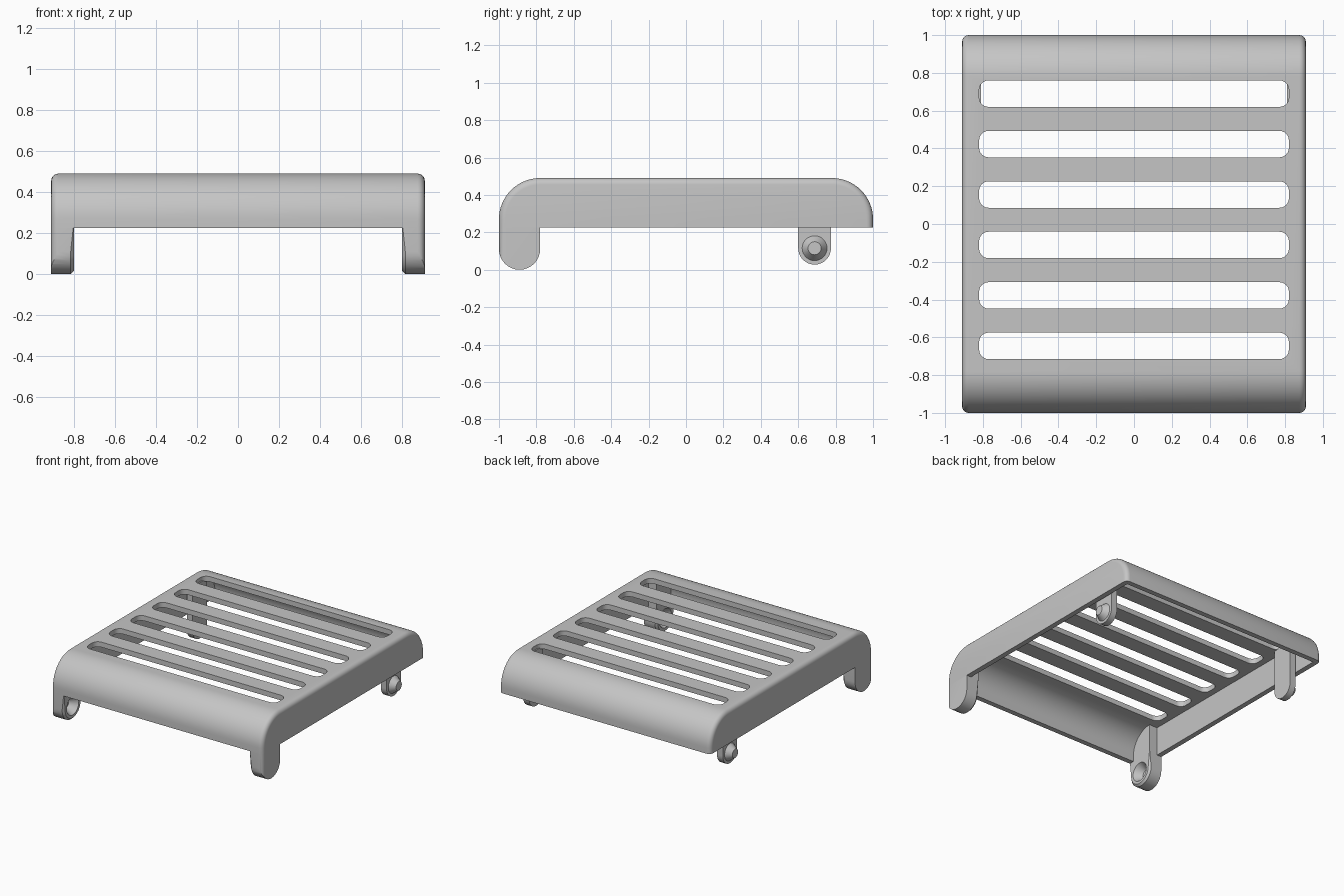
import bpy, bmesh
from math import pi, cos, sin
from mathutils import Matrix

cube = bpy.data.objects.get("Cube")
if cube:
    bpy.data.objects.remove(cube)

grey = bpy.data.materials.new("plain grey")
grey.use_nodes = True
grey.diffuse_color = (0.56, 0.56, 0.56, 1)
grey.node_tree.nodes["Principled BSDF"].inputs["Base Color"].default_value = grey.diffuse_color

HALF_W, TOP, RIM, R, WALL = 0.91, 0.49, 0.225, 0.22, 0.04
ROUND = 0.035
FLAT = 1 - R            # where the end curves begin
SPRING = TOP - R        # height of the curve centres


def arc(cx, cy, r, a0, a1, n=16):
    """Points on an arc, angles in half turns."""
    return [(cx + r * cos(pi * (a0 + (a1 - a0) * i / n)),
             cy + r * sin(pi * (a0 + (a1 - a0) * i / n))) for i in range(n + 1)]


def to_object(name, bm):
    bmesh.ops.recalc_face_normals(bm, faces=bm.faces)
    me = bpy.data.meshes.new(name)
    bm.to_mesh(me)
    bm.free()
    me.materials.append(grey)
    ob = bpy.data.objects.new(name, me)
    bpy.context.collection.objects.link(ob)
    return ob


def add_prism(bm, pts, a, b, axis):
    """Extrude a closed outline from a to b along x (y,z points) or z (x,y points)."""
    place = (lambda p, d: (d, p[0], p[1])) if axis == "x" else (lambda p, d: (p[0], p[1], d))
    face = bm.faces.new([bm.verts.new(place(p, a)) for p in pts])
    ext = bmesh.ops.extrude_face_region(bm, geom=[face])
    move = (b - a, 0, 0) if axis == "x" else (0, 0, b - a)
    bmesh.ops.translate(bm, vec=move,
                        verts=[g for g in ext["geom"] if isinstance(g, bmesh.types.BMVert)])


def prism(name, pts, a, b, axis="x", bevel=0, rule=None, segments=5):
    bm = bmesh.new()
    add_prism(bm, pts, a, b, axis)
    if bevel:
        edges = [e for e in bm.edges if rule(*[v.co for v in e.verts])]
        bmesh.ops.bevel(bm, geom=edges, offset=bevel, segments=segments,
                        profile=0.5, affect="EDGES")
    return to_object(name, bm)


def cone(name, x0, x1, y, z, r0, r1):
    """Cone frustum along x, from radius r0 at x0 to r1 at x1."""
    bm = bmesh.new()
    bmesh.ops.create_cone(bm, cap_ends=True, segments=32, radius1=r0, radius2=r1, depth=abs(x1 - x0))
    turn = Matrix.Rotation(pi / 2 if x1 > x0 else -pi / 2, 4, "Y")
    bm.transform(Matrix.Translation(((x0 + x1) / 2, y, z)) @ turn)
    return to_object(name, bm)


def boolean(ob, tool, operation):
    mod = ob.modifiers.new("cut", "BOOLEAN")
    mod.operation, mod.object, mod.solver = operation, tool, "EXACT"
    bpy.context.view_layer.objects.active = ob
    bpy.ops.object.modifier_apply(modifier=mod.name)
    bpy.data.objects.remove(tool)


def rounded_rect(cx, cy, hx, hy, r):
    pts = []
    for k, (sx, sy) in enumerate([(1, 1), (-1, 1), (-1, -1), (1, -1)]):
        pts += arc(cx + sx * (hx - r), cy + sy * (hy - r), r, k / 2, k / 2 + 0.5, 6)
    return pts


def cover_outline(inset, base):
    r = R - inset
    return ([(1 - inset, base)] + arc(FLAT, SPRING, r, 0, 0.5)
            + arc(-FLAT, SPRING, r, 0.5, 1) + [(-1 + inset, base)])


# Cover: rounded tray turned upside down, hollowed and slotted
def side_outline(p, q):
    return abs(p.x - q.x) < 1e-5 and max(p.z, q.z) > RIM + 0.01


parts = [prism("cover", cover_outline(0, RIM), -HALF_W, HALF_W, "x", ROUND, side_outline)]
boolean(parts[0], prism("cavity", cover_outline(WALL, 0.1), WALL - HALF_W, HALF_W - WALL), "DIFFERENCE")
bm = bmesh.new()
for i in range(6):
    add_prism(bm, rounded_rect(0, 0.69 - 0.267 * i, 0.82, 0.07, 0.05), 0.4, 0.6, "z")
boolean(parts[0], to_object("slots", bm), "DIFFERENCE")

LEG_Y, LEG_R, LEG_IN = -0.89, 0.11, 0.80
TAB_Y, TAB_Z, TAB_R = 0.6875, 0.115, 0.0875
for side, s in (("left", 1), ("right", -1)):
    # Front leg with a round foot and a conical socket on its inner face
    outline = arc(LEG_Y, LEG_R, LEG_R, 1, 2) + [(LEG_Y + LEG_R, 0.25), (LEG_Y - LEG_R, 0.25)]

    def inner_foot(p, q):
        return (abs(p.x) < LEG_IN + 0.01 and abs(q.x) < LEG_IN + 0.01
                and max(p.z, q.z) < LEG_R + 0.001)

    leg = prism("front_leg_" + side, outline, s * LEG_IN, s * HALF_W, "x", 0.015, inner_foot, 1)
    boolean(leg, prism("column", rounded_rect(0, 0, HALF_W, 1, ROUND), -0.1, 0.6, "z"), "INTERSECT")
    boolean(leg, cone("socket", s * (LEG_IN - 0.01), s * (LEG_IN + 0.06), LEG_Y, LEG_R, 0.08, 0.035),
            "DIFFERENCE")
    # Block carrying the leg up into the cover
    block = arc(-FLAT, SPRING, R - 0.02, 0.5, 1) + [(-FLAT - R + 0.02, 0.24), (-FLAT, 0.24)]
    parts += [leg, prism("leg_block_" + side, block, s * LEG_IN, s * (HALF_W - 0.02))]
    # Rear tab hanging from the cover with a conical peg facing outwards
    outline = arc(TAB_Y, TAB_Z, TAB_R, 1, 2) + [(TAB_Y + TAB_R, 0.46), (TAB_Y - TAB_R, 0.46)]
    parts.append(prism("rear_tab_" + side, outline, s * 0.81, s * 0.86))
    parts.append(cone("rear_peg_" + side, s * 0.855, s * 0.905, TAB_Y, TAB_Z, 0.07, 0.035))

# Smooth curves, sharp edges
bpy.ops.object.select_all(action="DESELECT")
for ob in parts:
    ob.select_set(True)
bpy.context.view_layer.objects.active = parts[0]
bpy.ops.object.shade_smooth_by_angle(angle=pi / 6)
